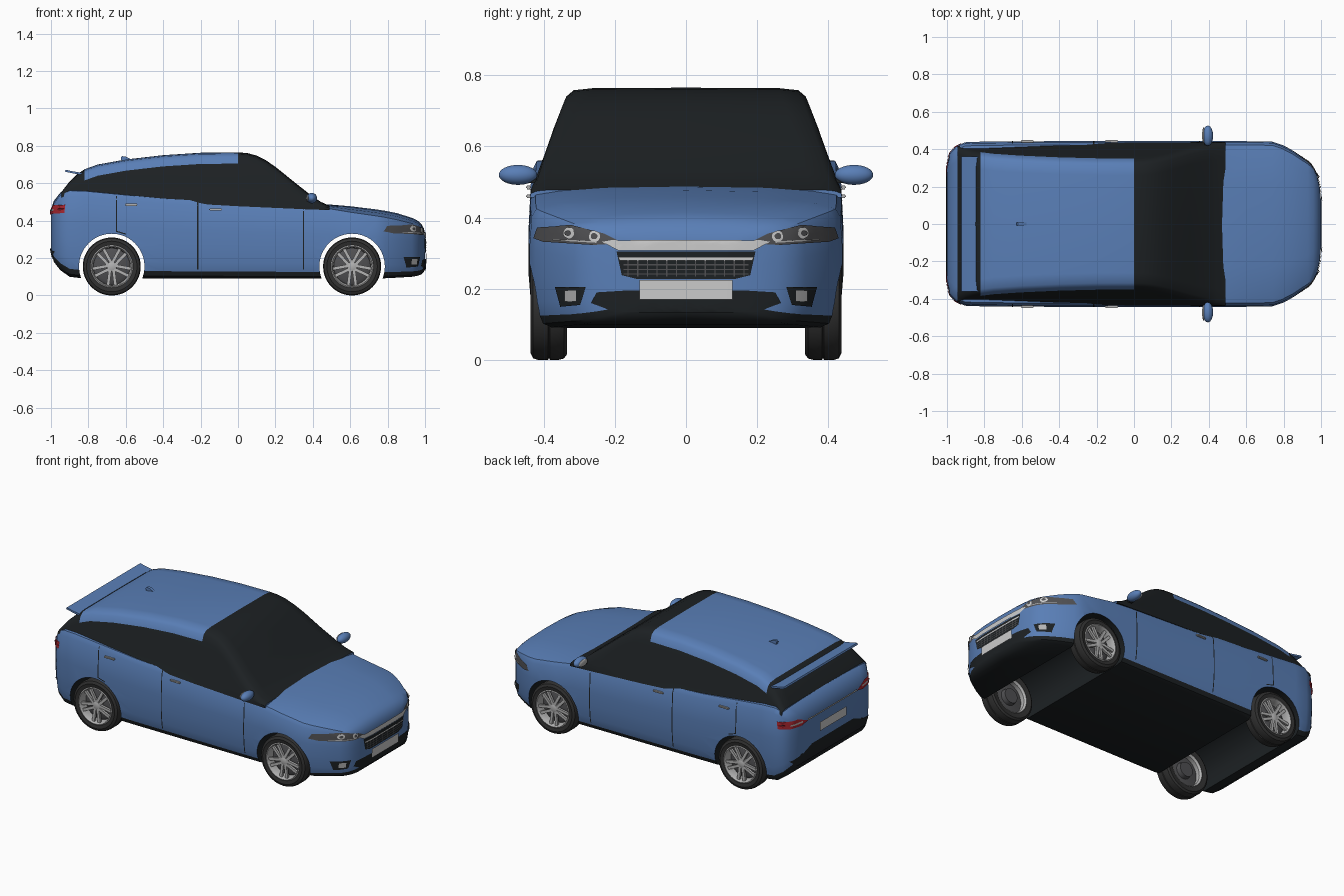
import bpy, bmesh, math
from mathutils import Vector, Matrix
from mathutils.bvhtree import BVHTree

if "Cube" in bpy.data.objects:
    bpy.data.objects.remove(bpy.data.objects["Cube"])


def material(name, r, g, b):
    m = bpy.data.materials.new(name)
    m.diffuse_color = (r, g, b, 1)
    m.use_nodes = True
    m.node_tree.nodes["Principled BSDF"].inputs["Base Color"].default_value = m.diffuse_color
    return m


BLUE = material("paint_blue", .10, .21, .47)
BLACK = material("glass_black", .012, .015, .017)
RUBBER = material("rubber", .03, .03, .03)
DARK = material("dark_grey", .08, .08, .085)
SILVER = material("silver", .45, .45, .45)
WHITE = material("white", .75, .75, .73)
RED = material("lamp_red", .4, .02, .03)


def finish(name, bm, mats, angle=35, recalc=True):
    if recalc:
        bmesh.ops.recalc_face_normals(bm, faces=bm.faces)
    me = bpy.data.meshes.new(name)
    bm.to_mesh(me)
    bm.free()
    for m in mats:
        me.materials.append(m)
    for p in me.polygons:
        p.use_smooth = True
    me.set_sharp_from_angle(angle=math.radians(angle))
    ob = bpy.data.objects.new(name, me)
    bpy.context.collection.objects.link(ob)
    return ob


def interp(table, x, col=1):
    for a, b in zip(table, table[1:]):
        if a[0] <= x <= b[0]:
            t = (x - a[0]) / (b[0] - a[0])
            return a[col] + t * (b[col] - a[col])
    return table[0][col] if x < table[0][0] else table[-1][col]


def loft(name, stations, mats, pick):
    """stations: (x, half section from top centre to bottom centre), mirrored in y"""
    bm = bmesh.new()
    rings = []
    for x, half in stations:
        full = half + [(-y, z) for y, z in half[-2:0:-1]]
        rings.append([bm.verts.new((x, y, z)) for y, z in full])
    n = len(rings[0])
    for i in range(len(rings) - 1):
        xm = (stations[i][0] + stations[i + 1][0]) / 2
        for j in range(n):
            k = (j + 1) % n
            f = bm.faces.new((rings[i][j], rings[i][k], rings[i + 1][k], rings[i + 1][j]))
            f.material_index = pick(xm, min(j, n - 1 - j))
    bm.faces.new(rings[0])
    bm.faces.new(rings[-1])
    return finish(name, bm, mats)


# Lower body: x, half width, top, bottom, shoulder drop
BODY = [(-1, .30, .46, .24, .02), (-.985, .38, .505, .18, .016), (-.95, .42, .55, .135, .014),
        (-.90, .437, .572, .10, .012), (-.82, .44, .57, .09, .012), (-.4, .443, .53, .09, .012),
        (0, .443, .507, .09, .012), (.4, .443, .489, .09, .013), (.48, .443, .487, .09, .022),
        (.6, .443, .477, .09, .032), (.74, .44, .46, .09, .035), (.79, .423, .452, .092, .035),
        (.85, .39, .44, .095, .035), (.93, .335, .415, .10, .03), (.96, .30, .40, .105, .025),
        (.98, .26, .383, .112, .02), (.993, .20, .36, .125, .015), (1, .12, .335, .14, .01)]


def body_section(w, zt, zb, d):
    h = zt - zb
    return [(0, zt), (.5 * w, zt - .15 * d), (.8 * w, zt - .5 * d), (.955 * w, zt - d),
            (.985 * w, zt - d - .06 * h), (w, zb + .6 * h), (w, zb + .4 * h), (.985 * w, zb + .2 * h),
            (.965 * w, zb + .09 * h), (.94 * w, zb + .03 * h), (.88 * w, zb), (0, zb)]


body = loft("body", [(s[0], body_section(*s[1:])) for s in BODY], [BLUE, BLACK],
            lambda x, k: 1 if k >= 8 else 0)

# Cabin: glass all round with a painted roof panel behind the middle
TOP = [(-.945, .552), (-.90, .61), (-.86, .648), (-.82, .675), (-.75, .70), (-.6, .727), (-.4, .75),
       (-.2, .763), (0, .765), (.05, .761), (.1, .748), (.15, .722), (.2, .688), (.3, .607),
       (.4, .528), (.44, .502), (.49, .478)]
SIDE = [(.44, .44), (.48, .435), (.56, .403), (.65, .372), (.74, .337), (.77, .325)]


def cabin_section(x, zt):
    base = min(interp(BODY, x, 2) - .03, zt - .02)
    r = min(.06, (zt - base) * .5)
    edge = interp(SIDE, zt - r)
    pts = [(0, zt), (edge - .09, zt - .02 * r), (edge - .035, zt - .12 * r), (edge - .014, zt - .42 * r)]
    for i in range(5):
        z = zt - r + (base - zt + r) * i / 4
        pts.append((interp(SIDE, z), z))
    return pts + [(0, base)]


loft("cabin", [(x, cabin_section(x, z)) for x, z in TOP], [BLUE, BLACK],
     lambda x, k: 0 if -.82 < x < 0 and k < 4 else 1)

# Surface used to lay trim onto the body
dg = bpy.context.evaluated_depsgraph_get()
surface = BVHTree.FromObject(body, dg)

# Wheel tunnels cut across the whole width
WHEELS = [(-.675, .155), (.61, .155)]
for x, z in WHEELS:
    bm = bmesh.new()
    bmesh.ops.create_cone(bm, cap_ends=True, segments=64, radius1=.175, radius2=.175, depth=1.2,
                          matrix=Matrix.Translation((x, 0, z)) @ Matrix.Rotation(math.pi / 2, 4, 'X'))
    cutter = finish("arch_cutter", bm, [BLUE])
    cutter.hide_render = True
    mod = body.modifiers.new("arch", 'BOOLEAN')
    mod.object, mod.operation, mod.solver = cutter, 'DIFFERENCE', 'EXACT'
dg = bpy.context.evaluated_depsgraph_get()
body_mesh = bpy.data.meshes.new_from_object(body.evaluated_get(dg))
body.modifiers.clear()
body.data = body_mesh
for ob in [o for o in bpy.data.objects if o.name.startswith("arch_cutter")]:
    bpy.data.objects.remove(ob)
for p in body_mesh.polygons:
    vs = [body_mesh.vertices[i].co for i in p.vertices]
    if abs(p.normal.y) < .3 and any(all(math.hypot(v.x - x, v.z - z) < .177 for v in vs) for x, z in WHEELS):
        p.material_index = 1
body_mesh.set_sharp_from_angle(angle=math.radians(35))


def trim(name, pts, mat, view, off=.004, mirror=False):
    """Flat outline projected onto the body from the front, rear or side"""
    place, d = {"front": (lambda u, v: (3, u, v), (-1, 0, 0)), "rear": (lambda u, v: (-3, u, v), (1, 0, 0)),
                "side": (lambda u, v: (u, -3, v), (0, 1, 0))}[view]
    d = Vector(d)
    bm = bmesh.new()
    bm.faces.new([bm.verts.new(place(u, v)) for u, v in pts])
    for _ in range(5):
        bmesh.ops.triangulate(bm, faces=bm.faces)
        long = [e for e in bm.edges if e.calc_length() > .025]
        if long:
            bmesh.ops.subdivide_edges(bm, edges=long, cuts=1)
    bmesh.ops.triangulate(bm, faces=bm.faces)
    for v in bm.verts:
        hit, normal, _, _ = surface.ray_cast(v.co, d)
        if hit is None:
            hit, normal, _, _ = surface.find_nearest(v.co + 2 * d)
        v.co = hit + normal * off
    bm.normal_update()
    if sum(f.normal.dot(d) * f.calc_area() for f in bm.faces) > 0:
        bmesh.ops.reverse_faces(bm, faces=bm.faces)
    if mirror:
        copy = bmesh.ops.duplicate(bm, geom=bm.verts[:] + bm.edges[:] + bm.faces[:])["geom"]
        for v in [g for g in copy if isinstance(g, bmesh.types.BMVert)]:
            v.co.y *= -1
        bmesh.ops.reverse_faces(bm, faces=[g for g in copy if isinstance(g, bmesh.types.BMFace)])
    return finish(name, bm, [mat], recalc=False)


def rect(u0, u1, v0, v1):
    return [(u0, v0), (u1, v0), (u1, v1), (u0, v1)]


def circle(u, v, r, n=20):
    return [(u + r * math.cos(i * math.tau / n), v + r * math.sin(i * math.tau / n)) for i in range(n)]


def sym(pts):
    return pts + [(-u, v) for u, v in reversed(pts)]


# Front trim
trim("grille", sym([(.14, .228), (.18, .238), (.195, .305)]), BLACK, "front")
for i in range(4):
    trim("grille_bar", rect(-.175, .175, .24 + i * .013, .243 + i * .013), DARK, "front", .007)
for i in range(-6, 7):
    trim("grille_slat", rect(i * .027 - .0015, i * .027 + .0015, .235, .28), DARK, "front", .007)
trim("grille_top_chrome", sym([(.19, .308), (.235, .332), (.21, .336)]), WHITE, "front", .006)
trim("grille_middle_chrome", sym([(.186, .280), (.19, .289)]), WHITE, "front", .009)
trim("lower_intake", sym([(.20, .135), (.265, .16), (.25, .19), (.17, .195)]), BLACK, "front")
trim("front_plate", rect(-.13, .13, .17, .225), WHITE, "front", .010)
trim("headlamp", [(.175, .328), (.26, .323), (.40, .332), (.425, .342), (.415, .372), (.32, .378), (.23, .355)],
     DARK, "front", .004, True)
trim("headlamp_strip", [(.25, .329), (.37, .336), (.37, .340), (.25, .333)], SILVER, "front", .007, True)
for u, v in [(.255, .347), (.325, .356)]:
    trim("headlamp_ring", circle(u, v, .015), WHITE, "front", .007, True)
    trim("headlamp_lens", circle(u, v, .008), DARK, "front", .010, True)
trim("fog_lamp_surround", [(.295, .155), (.35, .15), (.365, .205), (.28, .205)], BLACK, "front", .004, True)
trim("fog_lamp", rect(.305, .335, .165, .195), SILVER, "front", .007, True)

# Rear trim
trim("rear_diffuser", sym([(.33, .19), (.385, .235), (.30, .25), (.2, .285)]), BLACK, "rear")
trim("tail_lamp", [(.24, .445), (.30, .432), (.425, .44), (.425, .485), (.33, .478)], RED, "rear", .005, True)
trim("tail_lamp_strip", [(.29, .448), (.38, .453), (.38, .462), (.29, .457)], SILVER, "rear", .008, True)
trim("tailgate_chrome", rect(-.24, .24, .443, .453), SILVER, "rear", .006)
trim("rear_plate", rect(-.13, .13, .335, .39), WHITE, "rear", .008)

# Door gaps
for x, lo, hi in [(-.215, .14, .50), (.35, .14, .468), (-.65, .34, .53)]:
    trim("door_gap", rect(x - .003, x + .003, lo, hi), BLACK, "side", .0015, True)
trim("rear_door_gap", [(-.65, .34), (-.60, .325), (-.60, .331), (-.65, .346)], BLACK, "side", .0015, True)


def box(bm, size, mat):
    bmesh.ops.create_cube(bm, size=1, matrix=mat @ Matrix.Diagonal((*size, 1)))


def ball(bm, at, radii):
    bmesh.ops.create_uvsphere(bm, u_segments=28, v_segments=16, radius=1,
                              matrix=Matrix.Translation(at) @ Matrix.Diagonal((*radii, 1)))


# Mirrors and door handles
for s in (-1, 1):
    bm = bmesh.new()
    ball(bm, (.395, s * .472, .52), (.028, .054, .028))
    finish("door_mirror", bm, [BLUE])
    bm = bmesh.new()
    box(bm, (.025, .07, .012), Matrix.Translation((.39, s * .43, .503)))
    finish("mirror_stalk", bm, [BLACK])
    bm = bmesh.new()
    ball(bm, (.372, s * .474, .52), (.008, .042, .02))
    finish("mirror_glass", bm, [SILVER])
    for x, z in [(-.12, .46), (-.57, .485)]:
        bm = bmesh.new()
        box(bm, (.068, .014, .011), Matrix.Translation((x, s * .443, z)))
        bmesh.ops.bevel(bm, geom=bm.edges[:], offset=.003, segments=2, affect='EDGES')
        finish("door_handle", bm, [SILVER])


def extrude(name, profile, half, mat):
    bm = bmesh.new()
    f = bm.faces.new([bm.verts.new((x, -half, z)) for x, z in profile])
    g = bmesh.ops.extrude_face_region(bm, geom=[f])["geom"]
    bmesh.ops.translate(bm, vec=(0, 2 * half, 0), verts=[v for v in g if isinstance(v, bmesh.types.BMVert)])
    return finish(name, bm, [mat])


# Rear wing and roof fin
extrude("rear_wing", [(-.832, .644), (-.832, .655), (-.88, .663), (-.922, .672), (-.926, .662), (-.88, .652)], .36, BLUE)
extrude("roof_fin", [(-.565, .725), (-.60, .742), (-.62, .745), (-.627, .738), (-.622, .715)], .009, BLUE)


# Wheels
def lathe(name, prof, mat, x, s, z):
    bm = bmesh.new()
    vs = [bm.verts.new((x, s * y, z + r)) for r, y in prof]
    es = [bm.edges.new(p) for p in zip(vs, vs[1:])]
    bmesh.ops.spin(bm, geom=vs + es, cent=(x, 0, z), axis=(0, 1, 0), angle=math.tau, steps=48)
    bmesh.ops.remove_doubles(bm, verts=bm.verts, dist=.0002)
    return finish(name, bm, [mat])


for x, z in WHEELS:
    for s in (-1, 1):
        lathe("tyre", [(.108, .34), (.14, .335), (.151, .343), (.155, .36), (.155, .382), (.150, .385), (.155, .388),
                       (.155, .415), (.150, .43), (.135, .437), (.110, .432), (.108, .34)], RUBBER, x, s, z)
        lathe("rim", [(.114, .434), (.108, .437), (.103, .428), (.099, .405), (.097, .35), (.106, .338), (.111, .341),
                      (.109, .40), (.114, .434)], SILVER, x, s, z)
        lathe("brake_disc", [(0, .395), (.08, .395), (.098, .385), (.098, .378), (.05, .372), (.045, .345), (0, .345)],
              DARK, x, s, z)
        lathe("hub", [(0, .428), (.012, .428), (.024, .424), (.028, .415), (.028, .39), (0, .39)], SILVER, x, s, z)
        bm = bmesh.new()
        for i in range(5):
            for k in (-1, 1):
                a = math.radians(90 + i * 72)
                m = (Matrix.Translation((x, s * .418, z)) @ Matrix.Rotation(a, 4, 'Y')
                     @ Matrix.Translation((.062, 0, k * .015)) @ Matrix.Rotation(-k * .13, 4, 'Y'))
                box(bm, (.088, .014, .017), m)
        finish("spokes", bm, [SILVER])
